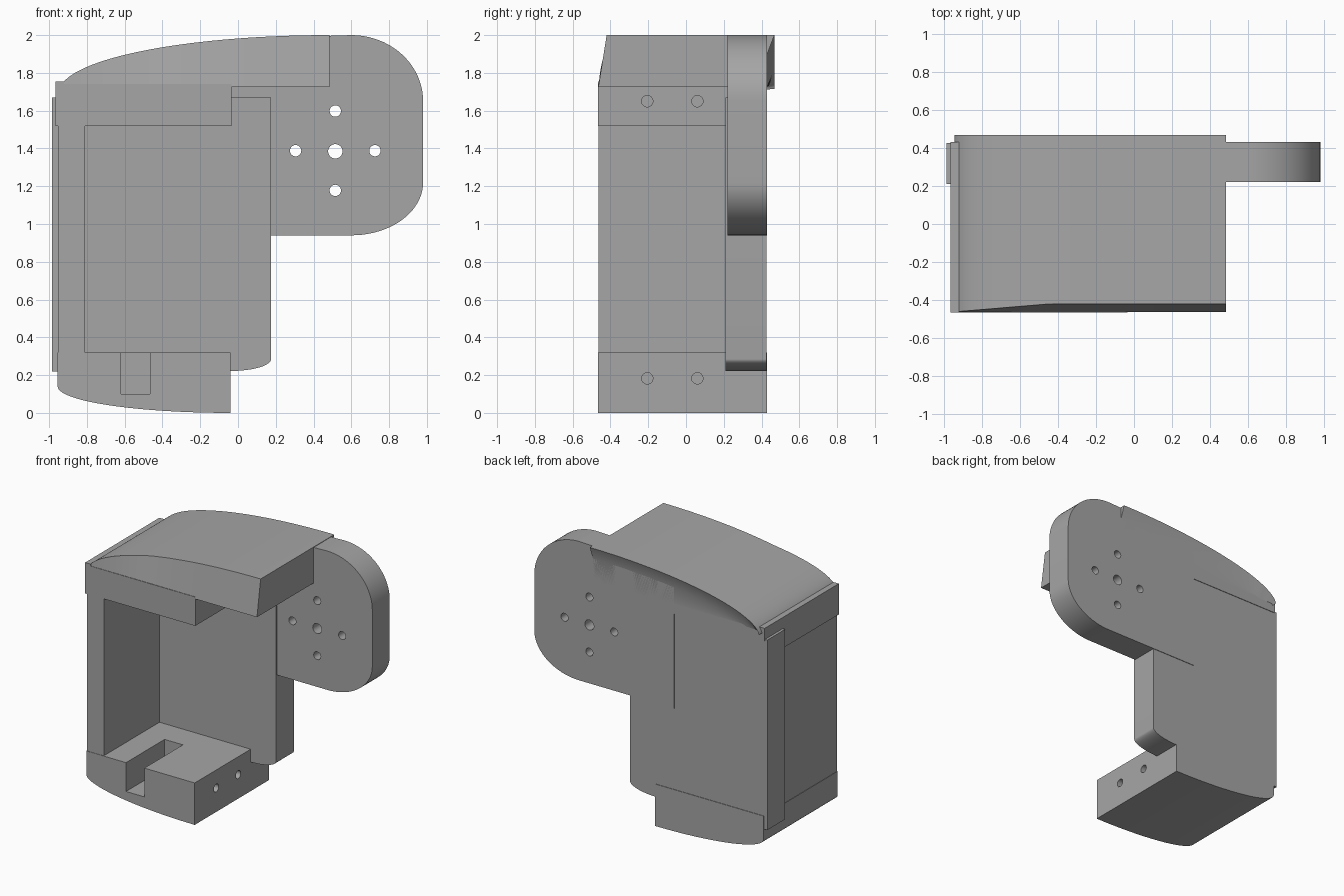
import bpy, bmesh
from math import sin, cos, pi, radians

cube = bpy.data.objects.get("Cube")
if cube:
    bpy.data.objects.remove(cube, do_unlink=True)

grey = bpy.data.materials.new("plain grey")
grey.use_nodes = True
colour = (0.38, 0.38, 0.38, 1)
grey.diffuse_color = colour
grey.node_tree.nodes["Principled BSDF"].inputs["Base Color"].default_value = colour


def loft(name, rings):
    """Skin a list of equal-length vertex rings and cap both ends."""
    bm = bmesh.new()
    rows = [[bm.verts.new(p) for p in ring] for ring in rings]
    n = len(rows[0])
    for a, b in zip(rows, rows[1:]):
        for i in range(n):
            j = (i + 1) % n
            bm.faces.new((a[i], a[j], b[j], b[i]))
    bm.faces.new(rows[0])
    bm.faces.new(rows[-1])
    bmesh.ops.recalc_face_normals(bm, faces=bm.faces)
    mesh = bpy.data.meshes.new(name)
    bm.to_mesh(mesh)
    bm.free()
    mesh.materials.append(grey)
    ob = bpy.data.objects.new(name, mesh)
    bpy.context.collection.objects.link(ob)
    return ob


def prism(name, outline, y0, y1):
    return loft(name, [[(x, y, z) for x, z in outline] for y in (y0, y1)])


def box(name, x0, x1, y0, y1, z0, z1):
    return prism(name, [(x0, z0), (x1, z0), (x1, z1), (x0, z1)], y0, y1)


def arc(cx, cz, rx, rz, start, end, steps=20):
    angles = [radians(start + (end - start) * i / steps) for i in range(steps + 1)]
    return [(cx + rx * cos(a), cz + rz * sin(a)) for a in angles]


def cut(ob, cutter):
    mod = ob.modifiers.new("cut", 'BOOLEAN')
    mod.operation = 'DIFFERENCE'
    mod.solver = 'EXACT'
    mod.object = cutter
    bpy.context.view_layer.objects.active = ob
    bpy.ops.object.modifier_apply(modifier=mod.name)
    bpy.data.objects.remove(cutter, do_unlink=True)


def drill(ob, r, location, axis, depth):
    rot = (pi / 2, 0, 0) if axis == 'y' else (0, pi / 2, 0)
    bpy.ops.mesh.primitive_cylinder_add(vertices=32, radius=r, depth=depth,
                                        location=location, rotation=rot)
    cutter = bpy.context.object
    cutter.hide_render = True
    cutter.data.materials.append(grey)
    cut(ob, cutter)


# Back plate with one rounded lower corner
plate = prism("back_plate",
              [(-0.985, 0.22)] + arc(-0.04, 0.285, 0.215, 0.063, -90, 0)
              + [(0.175, 1.67), (-0.985, 1.67)], 0.21, 0.426)

# Rounded mounting arm with five through holes
arm = prism("mounting_arm",
            [(-0.2, 0.94)] + arc(0.6, 1.22, 0.38, 0.28, -90, 0)
            + arc(0.6, 1.65, 0.38, 0.35, 0, 90)
            + [(0.44, 1.995), (-0.2, 1.94)], 0.22, 0.43)
drill(arm, 0.038, (0.515, 0.32, 1.385), 'y', 0.5)
for dx, dz in ((0.21, 0), (-0.21, 0), (0, 0.21), (0, -0.21)):
    drill(arm, 0.03, (0.515 + dx, 0.32, 1.388 + dz), 'y', 0.5)

# Side wall
wall = box("side_wall", -0.952, -0.81, -0.462, 0.3, 0.25, 1.6)

# Lower block with curved belly, open slot and two screw holes
lower = prism("lower_block",
              arc(-0.04, 0.14, 0.915, 0.14, 180, 270) + [(-0.04, 0.32), (-0.955, 0.32)],
              -0.465, 0.43)
cut(lower, box("slot_cutter", -0.62, -0.465, -0.6, 0.0, 0.10, 0.5))

# Upper block with raised lip and two screw holes
upper = prism("upper_block",
              [(-0.965, 1.52), (-0.035, 1.52), (-0.035, 1.74), (-0.92, 1.74),
               (-0.92, 1.755), (-0.965, 1.755)], -0.465, 0.212)
rear = prism("upper_block_rear",
             [(-0.965, 1.66), (-0.035, 1.66), (-0.035, 1.74), (-0.92, 1.74),
              (-0.92, 1.755), (-0.965, 1.755)], 0.2, 0.43)
for block, z in ((lower, 0.183), (upper, 1.65)):
    for y in (-0.205, 0.06):
        drill(block, 0.03, (-0.04, y, z), 'x', 0.4)

# Curved lid: leaning front face and a thin overhang along the back
rings = []
for x, z in arc(0.485, 1.7, 1.43, 0.3, 177, 90, 40):
    low = min(1.725, z - 0.006)
    lean = min(1, max(0, (x + 0.945) / 0.5))
    rings.append([(x, -0.464, low), (x, -0.462 + 0.042 * lean, z), (x, 0.468, z),
                  (x, 0.43, max(low + 0.002, z - 0.1)), (x, 0.43, low)])
lid = loft("curved_lid", rings)

# Smooth the curves, keep the edges crisp
for ob in (plate, arm, wall, lower, upper, rear, lid):
    bpy.ops.object.select_all(action='DESELECT')
    ob.select_set(True)
    bpy.context.view_layer.objects.active = ob
    bpy.ops.object.shade_smooth_by_angle(angle=radians(30))
